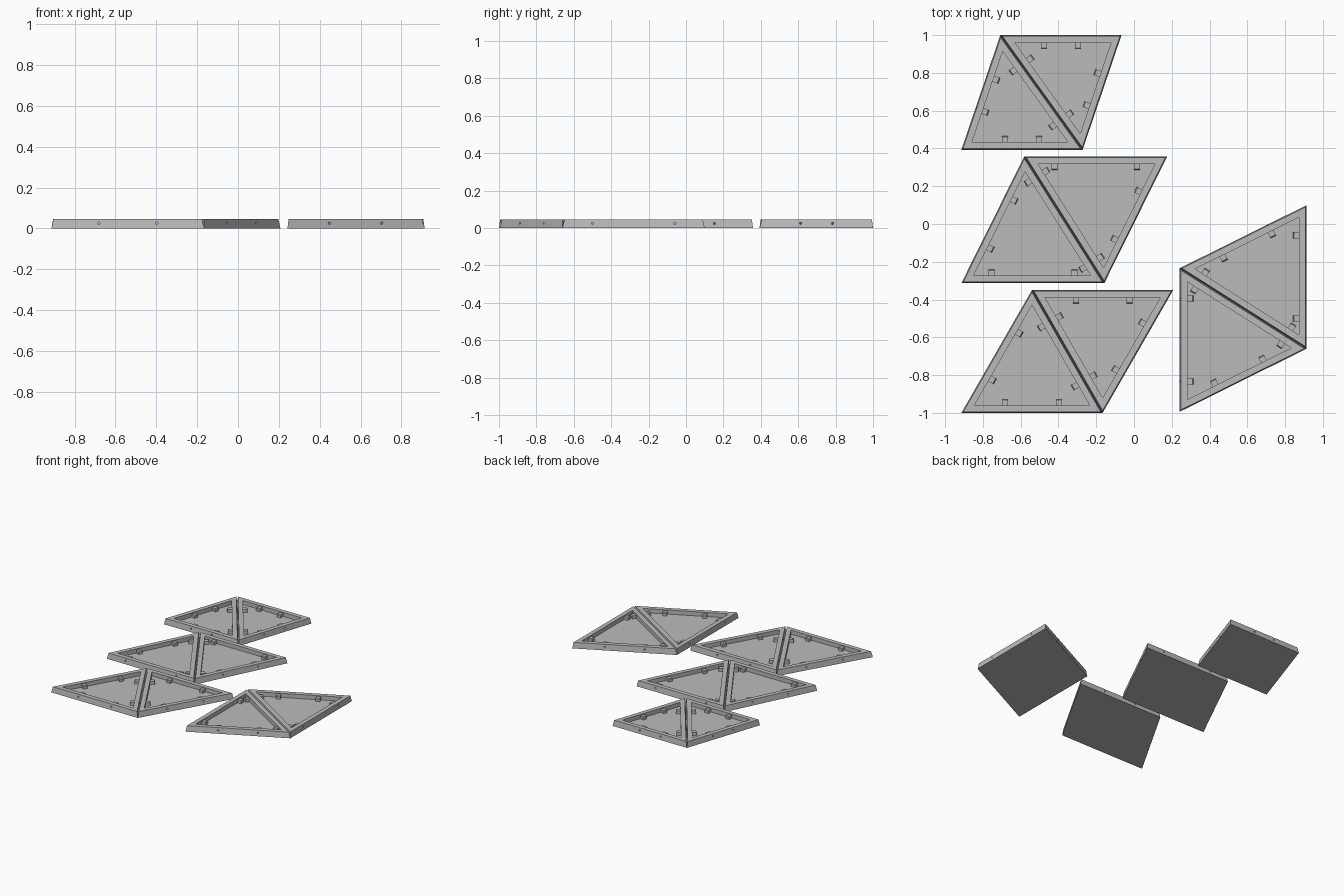
import bpy, bmesh, math
from mathutils import Vector, Matrix

HEIGHT, FLOOR, RIM, DRAFT = 0.045, 0.013, 0.04, 0.006

if "Cube" in bpy.data.objects:
    bpy.data.objects.remove(bpy.data.objects["Cube"])

grey = bpy.data.materials.new("plain grey")
grey.use_nodes = True
colour = (0.5, 0.5, 0.5, 1)
grey.diffuse_color = colour
grey.node_tree.nodes["Principled BSDF"].inputs["Base Color"].default_value = colour


def make_object(name, bm):
    bmesh.ops.recalc_face_normals(bm, faces=bm.faces)
    mesh = bpy.data.meshes.new(name)
    bm.to_mesh(mesh)
    bm.free()
    mesh.materials.append(grey)
    obj = bpy.data.objects.new(name, mesh)
    bpy.context.collection.objects.link(obj)
    return obj


def inset(tri, distance):
    """Move all three sides of a triangle inward by the same distance."""
    a, b, c = tri
    la, lb, lc = (b - c).length, (c - a).length, (a - b).length
    centre = (a * la + b * lb + c * lc) / (la + lb + lc)
    radius = abs((b - a).cross(c - a).z) / (la + lb + lc)
    return [centre + (p - centre) * (1 - distance / radius) for p in tri]


def tray_mesh(tri):
    """Drafted outer wall, flat rim, recessed floor."""
    bm = bmesh.new()
    levels = [(0, 0), (DRAFT, HEIGHT), (RIM, HEIGHT), (RIM, FLOOR)]
    rings = [[bm.verts.new((p.x, p.y, z)) for p in inset(tri, d)] for d, z in levels]
    for low, high in zip(rings, rings[1:]):
        for i in range(3):
            j = (i + 1) % 3
            bm.faces.new((low[i], low[j], high[j], high[i]))
    bm.faces.new(rings[0][::-1])
    bm.faces.new(rings[-1])
    return bm


def edge_frames(tri, spacing):
    """Frames with x along the side and y pointing inward, two per side."""
    for i in range(3):
        start, end = tri[i], tri[(i + 1) % 3]
        along = (end - start).normalized()
        inward = Vector((-along.y, along.x, 0))
        for t in (spacing[i], 1 - spacing[i]):
            turn = Matrix((along, inward, Vector((0, 0, 1)))).transposed().to_4x4()
            yield Matrix.Translation(start.lerp(end, t)) @ turn


def add_tab(bm, frame):
    """Block against the wall with a chamfered inner top edge."""
    profile = [(0.038, 0.010), (0.072, 0.010), (0.072, 0.032), (0.067, 0.037), (0.038, 0.037)]
    ends = [[bm.verts.new(frame @ Vector((x, y, z))) for y, z in profile]
            for x in (-0.016, 0.016)]
    bm.faces.new(ends[0])
    bm.faces.new(ends[1][::-1])
    n = len(profile)
    for i in range(n):
        j = (i + 1) % n
        bm.faces.new((ends[0][i], ends[1][i], ends[1][j], ends[0][j]))


def add_drill(bm, frame):
    place = frame @ Matrix.Translation((0, 0.02, 0.025)) @ Matrix.Rotation(math.pi / 2, 4, "X")
    bmesh.ops.create_cone(bm, cap_ends=True, segments=12, radius1=0.006,
                          radius2=0.006, depth=0.08, matrix=place)


def cut(obj, cutter):
    mod = obj.modifiers.new("peg holes", "BOOLEAN")
    mod.operation, mod.solver, mod.object = "DIFFERENCE", "EXACT", cutter
    bpy.ops.object.select_all(action="DESELECT")
    bpy.context.view_layer.objects.active = obj
    obj.select_set(True)
    bpy.ops.object.modifier_apply(modifier=mod.name)


def build_panel(name, points, spacing):
    tri = [Vector((x, y, 0)) for x, y in points]
    tray = make_object(name + "_tray", tray_mesh(tri))
    tabs, drills = bmesh.new(), bmesh.new()
    for frame in edge_frames(tri, spacing):
        add_tab(tabs, frame)
        add_drill(drills, frame)
    tabs = make_object(name + "_tabs", tabs)
    drills = make_object(name + "_drills", drills)
    drills.hide_render = True
    cut(tray, drills)
    cut(tabs, drills)
    bpy.data.objects.remove(drills)


# Each pair: outer corner, two shared corners, opposite outer corner;
# then tab spacing on the first side, the shared side and the last side
pairs = {
    "back": ([(-0.914, 0.393), (-0.272, 0.393), (-0.708, 1.0), (-0.066, 1.0)],
             (0.36, 0.26, 0.36)),
    "middle": ([(-0.914, -0.313), (-0.157, -0.313), (-0.581, 0.358), (0.176, 0.358)],
               (0.21, 0.16, 0.31)),
    "front": ([(-0.914, -1.0), (-0.166, -1.0), (-0.54, -0.349), (0.208, -0.349)],
              (0.31, 0.26, 0.31)),
    "side": ([(0.242, -0.994), (0.914, -0.66), (0.242, -0.234), (0.914, 0.1)],
             (0.31, 0.16, 0.21)),
}
for name, ((a, b, c, d), spacing) in pairs.items():
    build_panel(name + "_first", (a, b, c), spacing)
    build_panel(name + "_second", (d, c, b), spacing)
